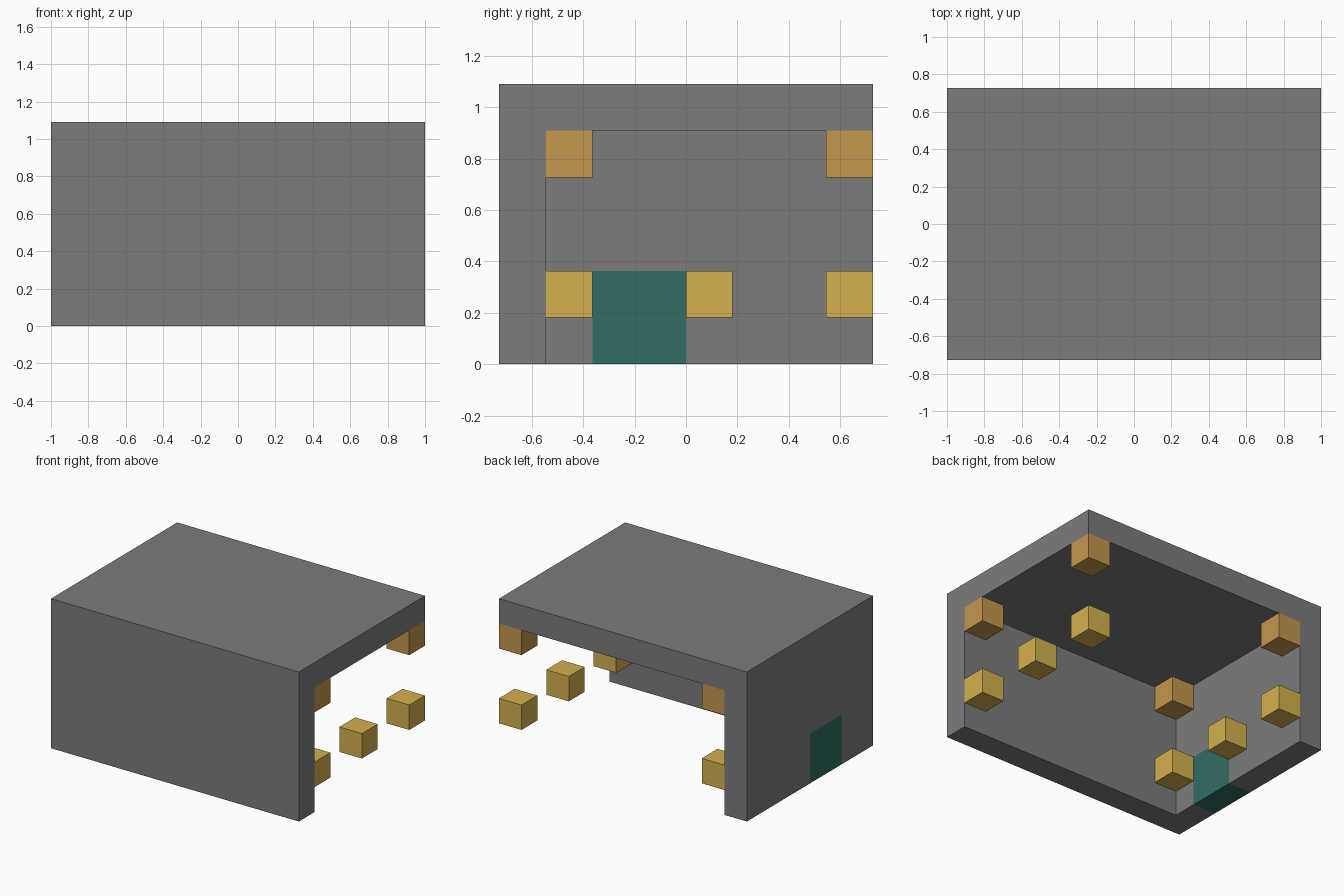
import bpy
import bmesh
from mathutils import Vector

cube = bpy.data.objects.get("Cube")
if cube:
    bpy.data.objects.remove(cube, do_unlink=True)

U = 2 / 11                                # one building block
ORIGIN = Vector((-5.5, -4, 0))            # right front bottom corner, in blocks


def material(name, srgb):
    rgb = [((c / 255 + 0.055) / 1.055) ** 2.4 for c in srgb]
    mat = bpy.data.materials.new(name)
    mat.use_nodes = True
    mat.diffuse_color = (*rgb, 1)
    bsdf = next(n for n in mat.node_tree.nodes if n.type == 'BSDF_PRINCIPLED')
    bsdf.inputs["Base Color"].default_value = (*rgb, 1)
    return mat


def extrude_profile(name, profile, x0, width, mat):
    """Extrude a (y, z) outline along x; all sizes are in blocks."""
    bm = bmesh.new()
    face = bm.faces.new([bm.verts.new((Vector((x0, y, z)) + ORIGIN) * U)
                         for y, z in profile])
    extruded = bmesh.ops.extrude_face_region(bm, geom=[face])
    verts = [v for v in extruded["geom"] if isinstance(v, bmesh.types.BMVert)]
    bmesh.ops.translate(bm, verts=verts, vec=(width * U, 0, 0))
    bmesh.ops.recalc_face_normals(bm, faces=bm.faces)
    mesh = bpy.data.meshes.new(name)
    bm.to_mesh(mesh)
    bm.free()
    mesh.materials.append(mat)
    obj = bpy.data.objects.new(name, mesh)
    bpy.context.collection.objects.link(obj)
    return obj


def box(name, corner, size, mat):
    x, y, z = corner
    w, d, h = size
    outline = [(y, z), (y + d, z), (y + d, z + h), (y, z + h)]
    return extrude_profile(name, outline, x, w, mat)


grey = material("stone grey", (124, 124, 124))
yellow = material("lamp yellow", (212, 176, 78))
orange = material("lamp orange", (196, 151, 78))
teal = material("door teal", (50, 109, 102))

# Shell: roof and front wall share one L-shaped outline
extrude_profile("roof_and_front_wall",
                [(0, 0), (1, 0), (1, 5), (8, 5), (8, 6), (0, 6)], 0, 11, grey)

# Right wall with a doorway notch, and the door that fills it
extrude_profile("right_wall",
                [(1, 0), (2, 0), (2, 2), (4, 2), (4, 0), (8, 0), (8, 5), (1, 5)],
                0, 1, grey)
box("door", (0, 2, 0), (1, 2, 2), teal)

# Lamps along both sides
for side, x in (("right", 1), ("left", 10)):
    for place, y in (("front", 1), ("middle", 4), ("back", 7)):
        box(f"low_lamp_{place}_{side}", (x, y, 1), (1, 1, 1), yellow)
        if place != "middle":
            box(f"ceiling_lamp_{place}_{side}", (x, y, 4), (1, 1, 1), orange)
